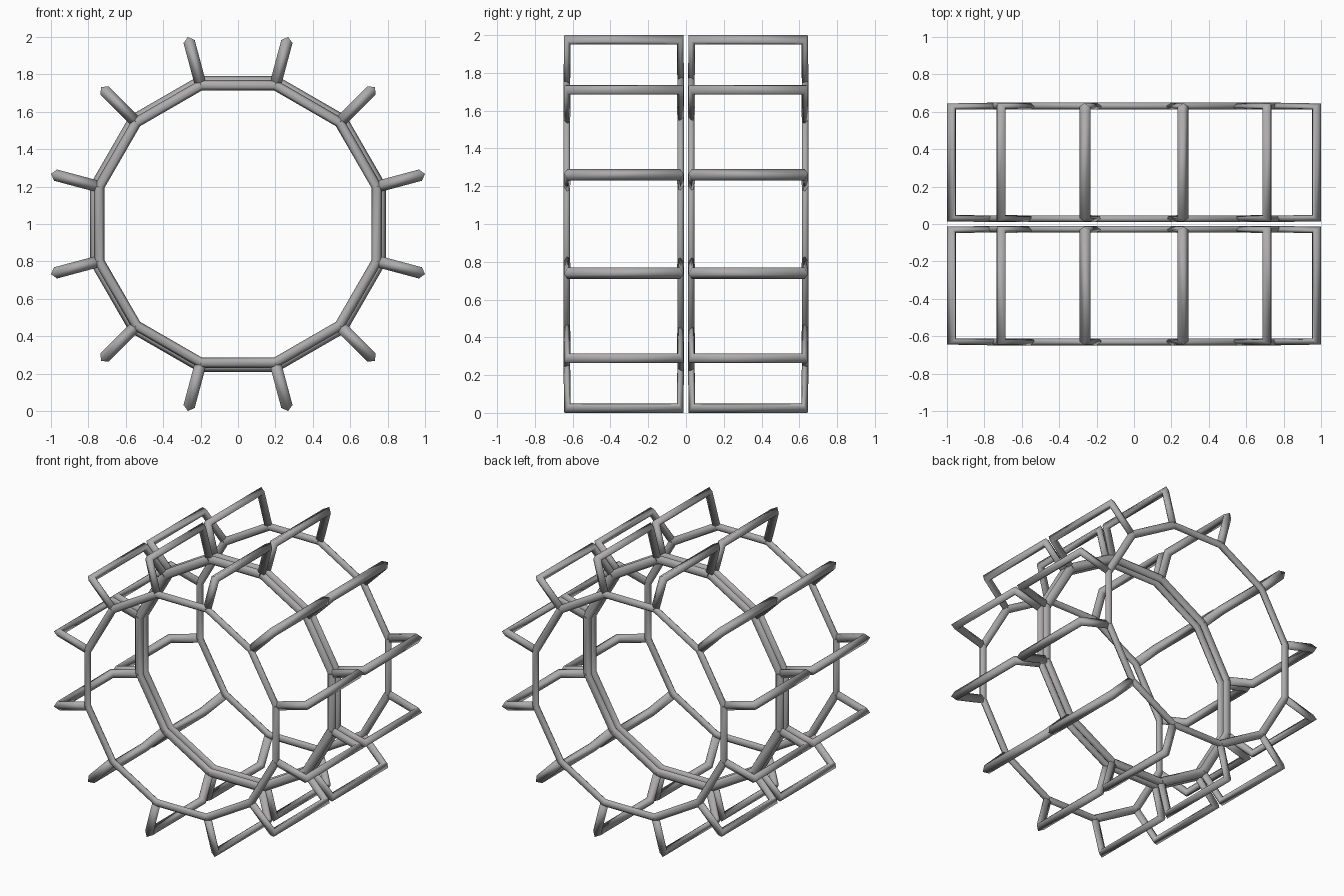
import bpy, bmesh
from math import radians
from mathutils import Vector, Matrix

if "Cube" in bpy.data.objects:
    bpy.data.objects.remove(bpy.data.objects["Cube"], do_unlink=True)

SIDES = 12
AXLE_Z = 1.0

grey = bpy.data.materials.new("warm_grey_metal")
grey.use_nodes = True
colour = (0.42, 0.41, 0.41, 1)
grey.diffuse_color = colour
grey.node_tree.nodes["Principled BSDF"].inputs["Base Color"].default_value = colour


def spoke(i):
    """Rotation that carries +x onto the i-th corner, about the y axis."""
    return Matrix.Rotation(-radians(15 + i * 360 / SIDES), 3, 'Y')


def loft(bm, sections, closed):
    """Bridge matching sections into one bar."""
    rows = [[bm.verts.new(p) for p in s] for s in sections]
    pairs = list(zip(rows, rows[1:]))
    if closed:
        pairs.append((rows[-1], rows[0]))
    else:
        bm.faces.new(rows[0])
        bm.faces.new(rows[-1][::-1])
    for a, b in pairs:
        for k in range(len(a)):
            n = (k + 1) % len(a)
            bm.faces.new((a[k], a[n], b[n], b[k]))


def finish(bm, name):
    bmesh.ops.recalc_face_normals(bm, faces=bm.faces[:])
    mesh = bpy.data.meshes.new(name)
    bm.to_mesh(mesh)
    bm.free()
    mesh.materials.append(grey)
    for p in mesh.polygons:
        p.use_smooth = True
    ob = bpy.data.objects.new(name, mesh)
    ob.location.z = AXLE_Z
    bpy.context.collection.objects.link(ob)


# Twelve-sided hoop with a flattened hexagonal section
def make_ring(name, radius, a, y):
    b = 0.0175
    shape = ((a, 0), (a / 2, b), (-a / 2, b), (-a, 0), (-a / 2, -b), (a / 2, -b))
    section = [Vector((radius + u, y + v, 0)) for u, v in shape]
    bm = bmesh.new()
    loft(bm, [[spoke(i) @ p for p in section] for i in range(SIDES)], True)
    finish(bm, name)


# U-shaped paddle frames with a pointed outer edge, one at each hoop corner
def make_paddles(name, side):
    # radius, distance from the middle, offset of the outer edge in both
    path = ((0.77, 0.631, 0, 0.018), (1.01, 0.628, 0.025, 0.0165),
            (1.01, 0.031, 0.025, -0.0165), (0.77, 0.028, 0, -0.018))
    # share of the offset, sideways position
    shape = ((1, 0), (0, 0.031), (-0.6, 0.025), (-1, 0), (-0.6, -0.025), (0, -0.031))
    sections = [[Vector((r + f * dr, side * (y + f * dy), t)) for f, t in shape]
                for r, y, dr, dy in path]
    bm = bmesh.new()
    for i in range(SIDES):
        loft(bm, [[spoke(i) @ p for p in s] for s in sections], False)
    finish(bm, name)


# Front and back wheel halves
for half, side in (("front", -1), ("back", 1)):
    make_ring(half + "_outer_ring", 0.768, 0.028, side * 0.631)
    make_ring(half + "_inner_ring", 0.785, 0.033, side * 0.028)
    make_paddles(half + "_paddle_frames", side)
